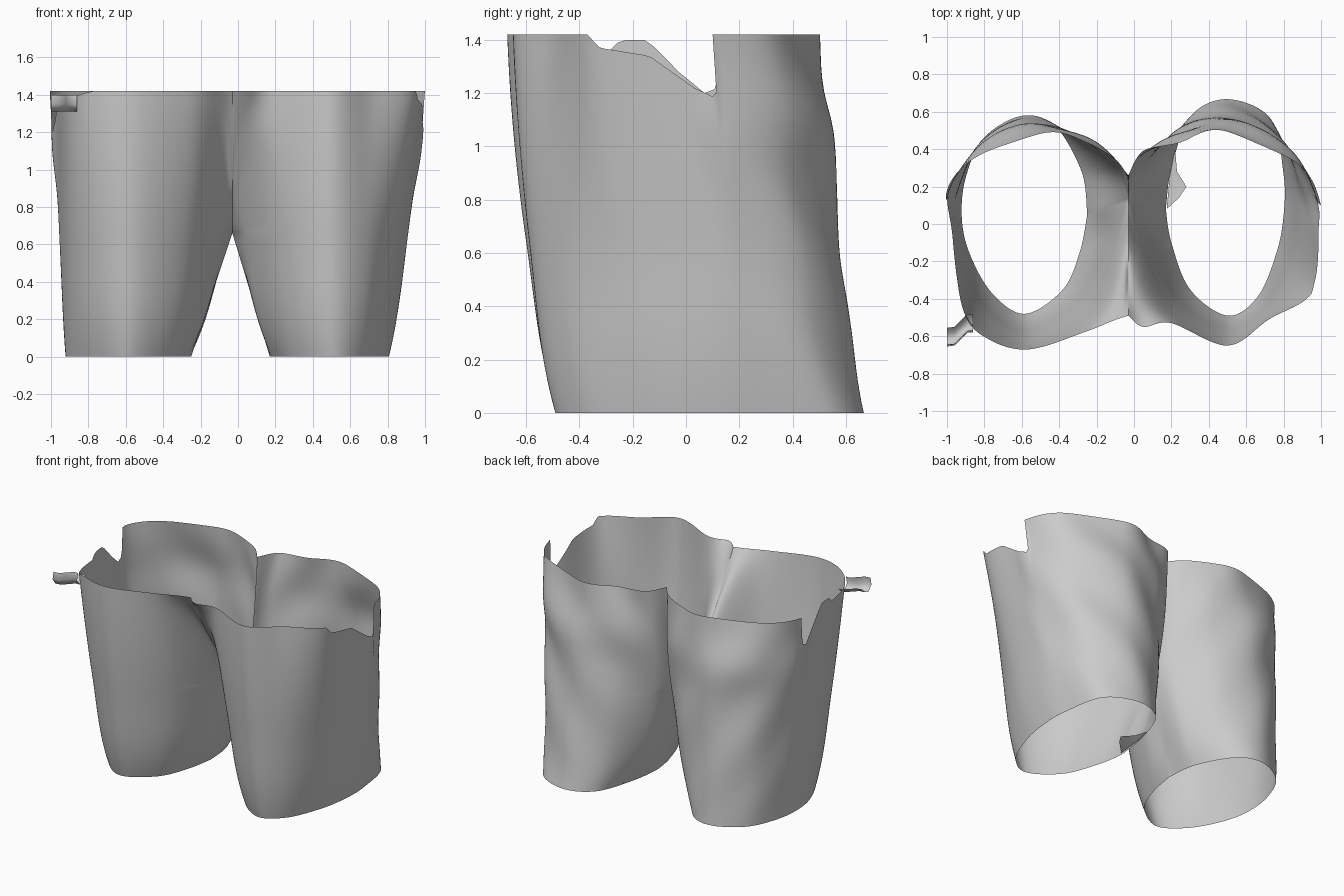
import bpy, bmesh, math

if "Cube" in bpy.data.objects:
    bpy.data.objects.remove(bpy.data.objects["Cube"])

CROTCH, TOP, SEAM_X = 0.66, 1.42, -0.03
CROTCH_Y = 0.13
COLS, LOW, HIGH = 144, 16, 20

# Plan outlines (inner seam, front, outer side, back, inner seam) at hem, crotch and waist
LEFT = [
    [(-.25, .05), (-.29, -.15), (-.38, -.35), (-.58, -.48), (-.75, -.38), (-.87, -.18), (-.92, .02),
     (-.90, .25), (-.80, .46), (-.6, .58), (-.42, .52), (-.28, .28), (-.25, .05)],
    [(-.03, .13), (-.1, -.13), (-.27, -.43), (-.55, -.6), (-.77, -.52), (-.9, -.32), (-.95, 0),
     (-.94, .2), (-.82, .43), (-.58, .54), (-.3, .47), (-.10, .29), (-.03, .13)],
    [(-.03, -.49), (-.12, -.52), (-.27, -.58), (-.56, -.67), (-.77, -.62), (-.91, -.48), (-.97, -.1),
     (-1, .18), (-.8, .38), (-.5, .48), (-.28, .45), (-.12, .36), (-.03, .26)]]
RIGHT = [
    [(.17, .08), (.2, -.1), (.3, -.35), (.5, -.49), (.66, -.39), (.76, -.16), (.8, .05),
     (.8, .27), (.73, .56), (.5, .67), (.3, .57), (.2, .3), (.17, .08)],
    [(-.03, .13), (.04, -.13), (.22, -.44), (.48, -.59), (.69, -.49), (.84, -.27), (.9, 0),
     (.9, .2), (.8, .43), (.52, .575), (.24, .5), (.04, .3), (-.03, .13)],
    [(-.03, -.49), (.05, -.55), (.2, -.53), (.5, -.65), (.72, -.51), (.95, -.37), (1, -.1),
     (1, .1), (.85, .34), (.5, .49), (.25, .44), (.05, .39), (-.03, .26)]]

# Torn waist edge on each outer side: (y, height)
LEFT_TEAR = [(-.62, 1.42), (-.5, 1.37), (-.3, 1.36), (-.25, 1.4), (-.15, 1.4), (-.05, 1.28),
             (.05, 1.2), (.11, 1.22), (.14, 1.42)]
RIGHT_TEAR = [(-.37, 1.42), (-.33, 1.37), (-.15, 1.34), (0, 1.22), (.08, 1.18), (.1, 1.42)]


def lerp(a, b, t):
    return a + (b - a) * t


def edge_height(tear, y):
    for (y0, z0), (y1, z1) in zip(tear, tear[1:]):
        if y0 <= y <= y1:
            return lerp(z0, z1, (y - y0) / (y1 - y0))
    return TOP


def spline(pts, u):
    n = len(pts) - 1
    i = min(int(u * n), n - 1)
    t = u * n - i
    a, b, c, d = (pts[max(0, min(n, i + k))] for k in (-1, 0, 1, 2))
    return [0.5 * (2 * q + (r - p) * t + (2 * p - 5 * q + 4 * r - s) * t * t
                   + (3 * q - p - 3 * r + s) * t ** 3) for p, q, r, s in zip(a, b, c, d)]


def section(levels, z):
    # Quadratic blend of the three outlines, with a rounded crotch seam at the ends
    m, t = CROTCH, TOP
    h = z + .1 * math.sin(math.pi * z / m) * (1 - z / m) if z < m else z
    w = ((h - m) * (h - t) / (m * t), h * (h - t) / (m * (m - t)), h * (h - m) / (t * (t - m)))
    pts = [tuple(sum(wk * p[k] for wk, p in zip(w, trio)) for k in (0, 1)) for trio in zip(*levels)]
    if z <= m:
        hx, hy = levels[0][0]
        pts[0] = pts[-1] = (lerp(hx, SEAM_X, z / m), lerp(hy, CROTCH_Y, z / m))
    else:
        s = (z - m) / (t - m)
        pts[0] = (SEAM_X, lerp(CROTCH_Y, -.49, s ** .65))
        pts[-1] = (SEAM_X, lerp(CROTCH_Y, .26, s ** .5))
    return pts


def leg_point(levels, u, z, amp):
    x, y = spline(section(levels, z), u)
    # Diagonal cloth folds and a soft bulge over the back
    w = max(0, math.sin(math.pi * (u - .52) / .42)) if .52 < u < .94 else 0
    d = w * (amp * math.sin(40 * u + 10 * z) * min(1, .2 + z / TOP)
             + .025 * math.exp(-((z - 1.1) / .17) ** 2))
    cx = -.55 if levels is LEFT else .5
    r = math.hypot(x - cx, y)
    return (x + d * (x - cx) / r, y + d * y / r, z)


def finish(name, bm):
    me = bpy.data.meshes.new(name)
    bm.to_mesh(me)
    bm.free()
    for p in me.polygons:
        p.use_smooth = True
    ob = bpy.data.objects.new(name, me)
    bpy.context.collection.objects.link(ob)
    return ob


def grid(name, rows, flip=False):
    bm = bmesh.new()
    v = [[bm.verts.new(p) for p in row] for row in rows]
    for a, b in zip(v, v[1:]):
        for i in range(len(a) - 1):
            q = [a[i], a[i + 1], b[i + 1], b[i]]
            bm.faces.new(q[::-1] if flip else q)
    bmesh.ops.remove_doubles(bm, verts=bm.verts, dist=1e-5)
    return finish(name, bm)


def leg(name, levels, tear, amp, flip):
    us = [i / COLS for i in range(COLS + 1)]
    tops = []
    for u in us:
        y = spline(levels[2], u)[1]
        tops.append(edge_height(tear, y) if .34 < u < .62 else TOP)
    rows = [[leg_point(levels, u, CROTCH * k / LOW, amp) for u in us] for k in range(LOW + 1)]
    for k in range(1, HIGH + 1):
        f = (k / HIGH) ** 1.5
        rows.append([leg_point(levels, u, lerp(CROTCH, zt, f), amp) for u, zt in zip(us, tops)])
    return grid(name, rows, flip)


# Trouser legs, joined along the crotch seam
leg("left_leg", LEFT, LEFT_TEAR, .009, True)
leg("right_leg", RIGHT, RIGHT_TEAR, .013, False)

# Curled scrap of cloth at the left front of the waist
path = [(-.86, -.58), (-.89, -.58), (-.92, -.61), (-.96, -.65), (-1, -.655)]
grid("waist_scrap", [[(x, y + dy, z) for x, y in path]
                     for z, dy in ((1.40, .01), (1.35, 0), (1.31, .03), (1.32, .07), (1.35, .1))])

# Folded scrap inside the right hem
grid("hem_scrap", [[(.175, .08, .01), (.19, .25, .01), (.22, .4, .01)],
                   [(.24, .14, .04), (.28, .2, .04), (.23, .28, .03)]])
